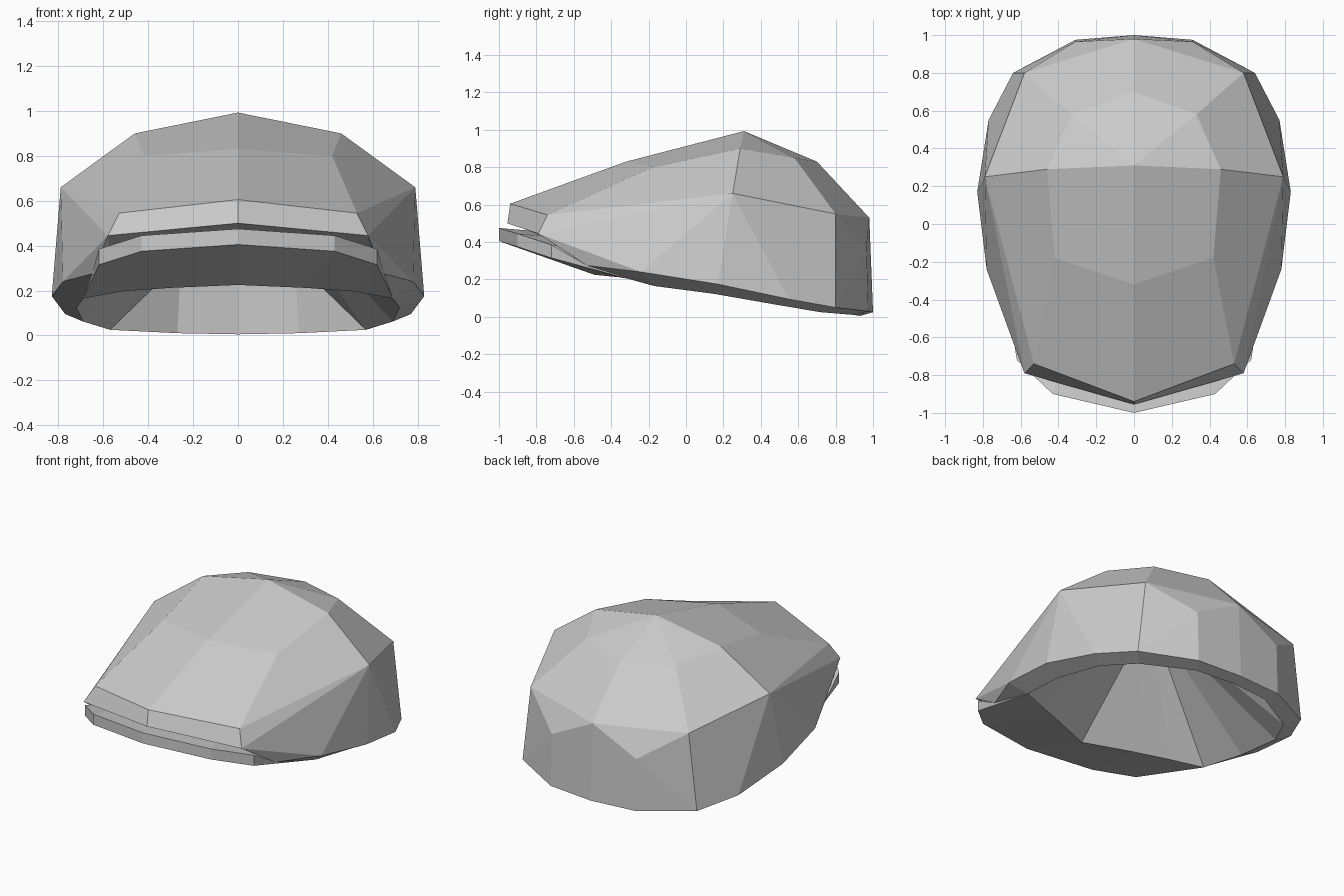
import bpy
import bmesh
from mathutils import Vector

if "Cube" in bpy.data.objects:
    bpy.data.objects.remove(bpy.data.objects["Cube"], do_unlink=True)

grey = bpy.data.materials.new("cap grey")
grey.use_nodes = True
colour = (0.6, 0.6, 0.6, 1)
grey.diffuse_color = colour
grey.node_tree.nodes["Principled BSDF"].inputs["Base Color"].default_value = colour


def strip(first, second):
    """Panels joining two point rows of equal length."""
    return [(first[i], first[i + 1], second[i + 1], second[i])
            for i in range(len(first) - 1)]


def fan(tip, row):
    """Triangles joining one point to a row."""
    return [(tip, a, b) for a, b in zip(row, row[1:])]


def build(name, groups):
    """Half a part, mirrored across x. Each group is (panels, centre, side):
    its faces look away from the centre if side is 1, towards it if -1."""
    bm = bmesh.new()
    verts = {}
    for panels, centre, side in groups:
        for panel in panels:
            corners = list(dict.fromkeys(panel))
            for p in corners:
                if p not in verts:
                    verts[p] = bm.verts.new(p)
            face = bm.faces.new([verts[p] for p in corners])
            face.normal_update()
            away = face.calc_center_median() - Vector(centre)
            if face.normal.dot(away) * side < 0:
                face.normal_flip()
    mesh = bpy.data.meshes.new(name)
    bm.to_mesh(mesh)
    bm.free()
    mesh.materials.append(grey)
    obj = bpy.data.objects.new(name, mesh)
    bpy.context.collection.objects.link(obj)
    mirror = obj.modifiers.new("mirror", "MIRROR")
    mirror.use_axis[0] = True
    mirror.use_clip = True


middle = (0, 0.1, 0.4)
above = (0, 0, 9)
below = (0, 0, -9)

# Rim, from the side of the face round to the nape
cheek = (0.78, -0.24, 0.24)
ear = (0.83, 0.17, 0.175)
behind_ear = (0.77, 0.55, 0.095)
corner = (0.64, 0.8, 0.05)
nape_side = (0.31, 0.975, 0.03)
nape = (0, 1, 0.025)

# Head opening, from the forehead round to the nape
opening = [
    (0, -0.49, 0.225), (0.3, -0.36, 0.212), (0.51, -0.27, 0.197),
    (0.69, -0.17, 0.165), (0.72, 0.15, 0.123), (0.69, 0.5, 0.062),
    (0.57, 0.72, 0.025), (0.27, 0.9, 0.01), (0, 0.93, 0.005),
]

# Crown landmarks
peak = (0, 0.31, 0.993)
shoulder = (0.46, 0.29, 0.9)
temple = (0.79, 0.25, 0.66)
back_top = (0, 0.7, 0.83)
back_shoulder = (0.33, 0.58, 0.85)
back_corner = (0.58, 0.8, 0.55)
back_side = (0.31, 0.965, 0.37)
back_low = (0, 0.98, 0.53)
brow = (0, -0.32, 0.83)
brow_side = (0.42, -0.18, 0.8)
front = (0, -0.94, 0.605)
front_side = (0.53, -0.74, 0.545)
lip = (0, -0.955, 0.5)
lip_side = (0.58, -0.79, 0.445)
lip_mid = tuple(Vector(lip).lerp(Vector(lip_side), 0.5))

# Brim outline, tapering back to the opening, and its seam with the crown
brim_tuck = (0.65, -0.53, 0.275)
brim_top = [(0, -1, 0.475), (0.43, -0.9, 0.445), (0.62, -0.72, 0.385), brim_tuck]
brim_bottom = [(x, y, z - 0.07) for x, y, z in brim_top[:3]] + [opening[3]]
seam = [(0, -0.7, 0.45), (0.35, -0.64, 0.42), (0.57, -0.58, 0.36), brim_tuck]

crown_panels = [
    (peak, shoulder, brow_side, brow),
    (shoulder, temple, front_side, brow_side),
    (brow, brow_side, front_side, front),
    (front, front_side, lip_side, lip_mid, lip),
    (peak, shoulder, back_shoulder),
    (peak, back_shoulder, back_top),
    (shoulder, temple, back_corner, back_shoulder),
    (back_shoulder, back_corner, back_low, back_top),
    (back_corner, back_side, back_low),
    (temple, behind_ear, corner, back_corner),
    (back_corner, corner, back_side),
    (corner, nape_side, back_side),
    (back_side, nape_side, nape, back_low),
]
crown_panels += fan(temple, [front_side, lip_side, cheek, ear, behind_ear])
overhang = strip([lip, lip_mid, lip_side], seam[:3])
overhang += [(lip_side, brim_tuck, seam[2]), (lip_side, cheek, brim_tuck),
             (brim_tuck, cheek, opening[3])]
build("crown", [(crown_panels, middle, 1), (overhang, above, 1)])

# Brim: top sheet and thin front edge
build("brim", [(strip(brim_top, seam), below, 1),
               (strip(brim_top, brim_bottom), middle, 1)])

# Underside of the brim and rim, running in to the head opening
rim = [cheek, ear, behind_ear, corner, nape_side, nape]
underside = strip(brim_bottom, opening[:4]) + strip(rim, opening[3:])
build("rim_underside", [(underside, above, 1)])

# Lining: steep back wall, with long facets rising to the top of the hollow
top = (0, 0.15, 0.82)
wall_side = (0.255, 0.88, 0.33)
wall_middle = (0, 0.91, 0.46)
inner_corner, inner_side, inner_nape = opening[6:]
lining = fan(top, opening[:7] + [wall_side, wall_middle])
lining += [(inner_corner, inner_side, wall_side),
           (inner_side, inner_nape, wall_middle, wall_side)]
build("lining", [(lining, middle, -1)])
